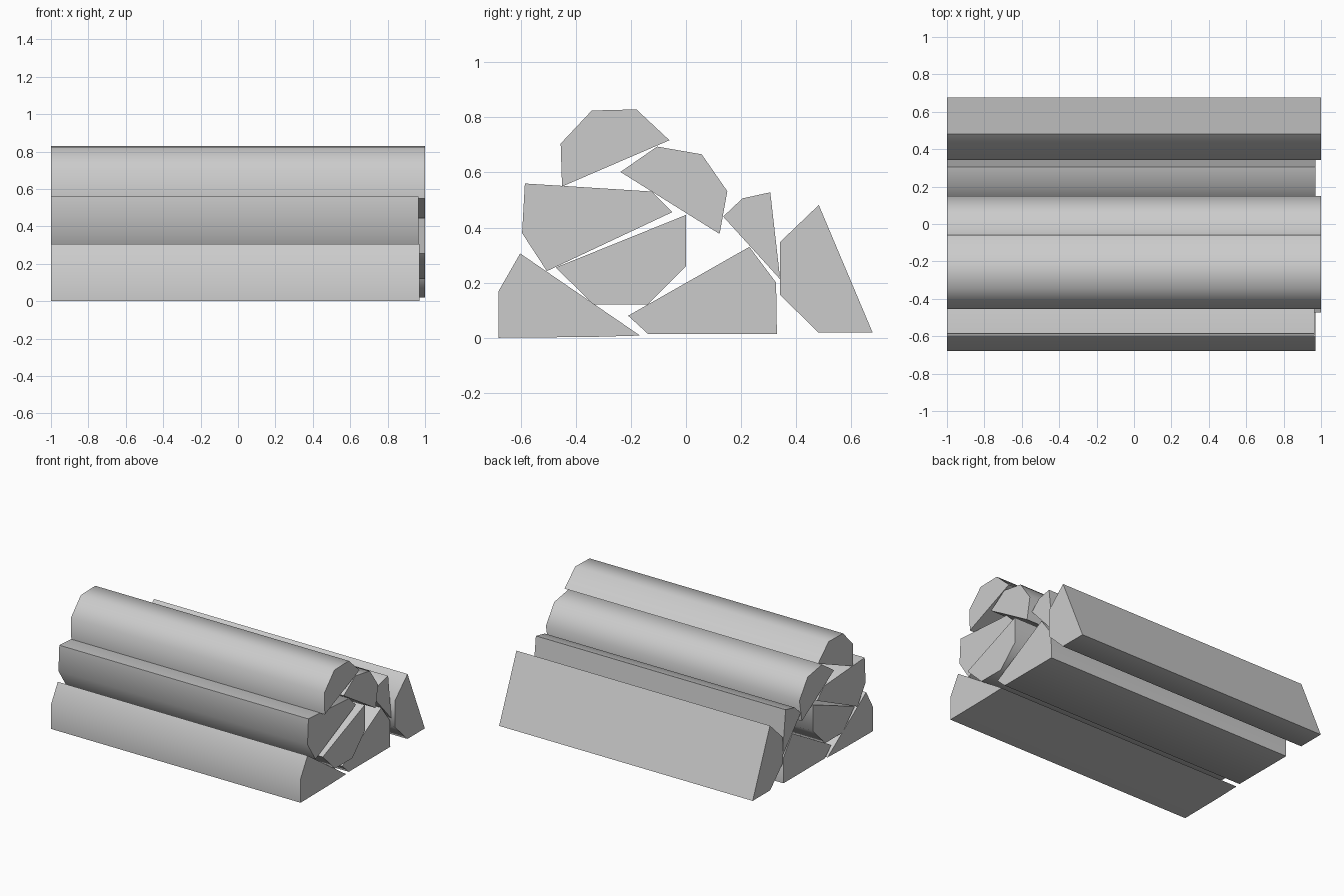
import bpy, bmesh
from math import radians

if "Cube" in bpy.data.objects:
    bpy.data.objects.remove(bpy.data.objects["Cube"])


def split_log(name, x_end, profile):
    """Extrude a (y, z) cross-section along x from -1 to x_end."""
    bm = bmesh.new()
    face = bm.faces.new([bm.verts.new((-1, y, z)) for y, z in profile])
    ext = bmesh.ops.extrude_face_region(bm, geom=[face], use_keep_orig=True)
    verts = [v for v in ext["geom"] if isinstance(v, bmesh.types.BMVert)]
    bmesh.ops.translate(bm, verts=verts, vec=(x_end + 1, 0, 0))
    bmesh.ops.recalc_face_normals(bm, faces=bm.faces)
    mesh = bpy.data.meshes.new(name)
    bm.to_mesh(mesh)
    bm.free()
    obj = bpy.data.objects.new(name, mesh)
    bpy.context.collection.objects.link(obj)
    # Round bark side is smooth, split faces and ends stay sharp
    bpy.ops.object.select_all(action='DESELECT')
    obj.select_set(True)
    bpy.context.view_layer.objects.active = obj
    bpy.ops.object.shade_smooth_by_angle(angle=radians(60))


# Bottom row
split_log("log_bottom_front", 0.97,
          [(-0.68, 0.0), (-0.68, 0.17), (-0.602, 0.306), (-0.167, 0.008), (-0.34, 0.003)])
split_log("log_bottom_middle", 0.97,
          [(-0.21, 0.08), (0.23, 0.33), (0.327, 0.20), (0.33, 0.013), (-0.137, 0.013)])
split_log("log_bottom_back", 1.0,
          [(0.342, 0.348), (0.482, 0.482), (0.677, 0.02), (0.48, 0.02), (0.342, 0.155)])

# Middle row
split_log("log_middle_front", 0.965,
          [(-0.585, 0.56), (-0.125, 0.531), (-0.05, 0.456), (-0.505, 0.242), (-0.595, 0.38)])
split_log("log_middle_centre", 1.0,
          [(-0.473, 0.255), (0.0, 0.446), (0.0, 0.26), (-0.14, 0.12), (-0.335, 0.12)])
split_log("log_middle_back", 0.97,
          [(0.135, 0.44), (0.205, 0.506), (0.306, 0.528), (0.342, 0.212)])

# Top row
split_log("log_top_front", 1.0,
          [(-0.455, 0.705), (-0.342, 0.825), (-0.18, 0.829), (-0.06, 0.717), (-0.45, 0.549)])
split_log("log_top_back", 1.0,
          [(-0.238, 0.602), (-0.105, 0.694), (0.057, 0.666), (0.15, 0.532), (0.122, 0.377)])
